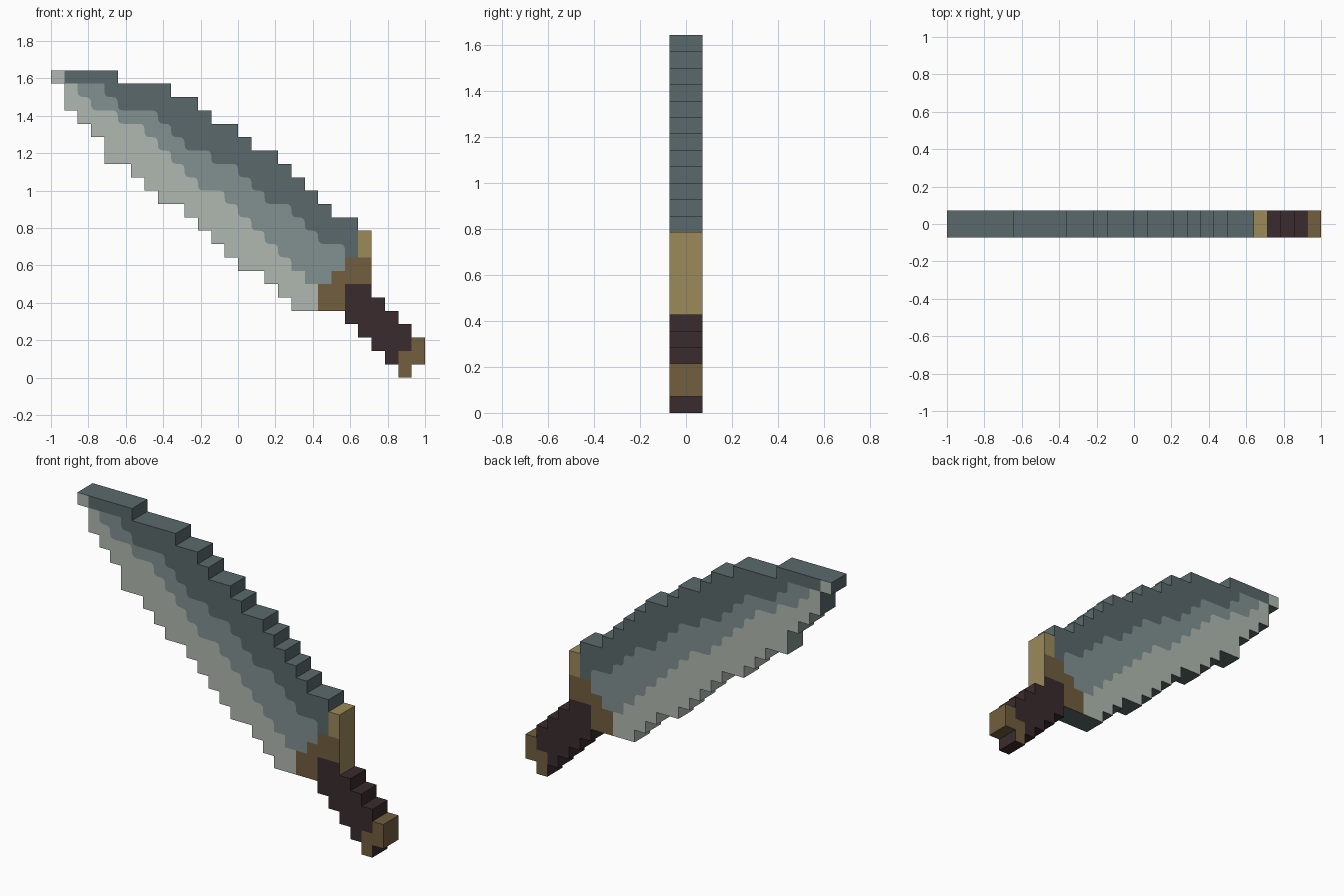
import bpy, bmesh, math
from mathutils import Vector

cube = bpy.data.objects.get("Cube")
if cube:
    bpy.data.objects.remove(cube, do_unlink=True)

P = 2 / 28          # size of one square step
ROWS = 23           # steps in height
HALF = P            # half thickness


def material(name, hex_code):
    lin = []
    for i in (0, 2, 4):
        c = int(hex_code[i:i + 2], 16) / 255
        lin.append(c / 12.92 if c <= 0.04045 else ((c + 0.055) / 1.055) ** 2.4)
    m = bpy.data.materials.new(name)
    m.use_nodes = True
    m.diffuse_color = (*lin, 1)
    m.node_tree.nodes["Principled BSDF"].inputs["Base Color"].default_value = (*lin, 1)
    return m


MATS = {
    "slate": material("dark_slate_steel", "5a696b"),
    "steel": material("mid_steel", "829191"),
    "pale": material("pale_steel", "b0b9b1"),
    "gold": material("light_brass", "9b8a5a"),
    "brown": material("dark_brass", "715e3e"),
    "grip": material("dark_grip", "3a2b2d"),
}


def stair(first_row, cols, rounded):
    """Stepped path going down, one column per row; colour borders get soft corners."""
    pts = []
    for i, c in enumerate(cols):
        for p in (Vector((c, first_row + i)), Vector((c, first_row + i + 1))):
            if not pts or (p - pts[-1]).length > 0.01:
                pts.append(p)
    # drop points in the middle of straight runs
    pts = [p for i, p in enumerate(pts) if i in (0, len(pts) - 1)
           or abs((p - pts[i - 1]).cross(pts[i + 1] - p)) > 0.01]
    if not rounded:
        return pts
    out = []
    for i, p in enumerate(pts):
        if 0 < i < len(pts) - 1 and 2 <= p.y <= 14:
            a = p + (pts[i - 1] - p).normalized() * 0.4
            b = p + (pts[i + 1] - p).normalized() * 0.4
            for t in (0, 0.33, 0.67, 1):
                out.append(a * (1 - t) ** 2 + p * (2 * t * (1 - t)) + b * t * t)
        else:
            out.append(p)
    return out


def slab(name, colour, first_row, left, right, soft_left=False, soft_right=False, rule=None):
    """Extrude a stepped outline; rule(normal, row, col) may recolour side faces."""
    outline = stair(first_row, left, soft_left) + stair(first_row, right, soft_right)[::-1]
    bm = bmesh.new()
    verts = [bm.verts.new((p.x * P - 1, -HALF, (ROWS - p.y) * P)) for p in outline]
    face = bm.faces.new(verts)
    ext = bmesh.ops.extrude_face_region(bm, geom=[face], use_keep_orig=True)
    bmesh.ops.translate(bm, vec=(0, 2 * HALF, 0),
                        verts=[v for v in ext["geom"] if isinstance(v, bmesh.types.BMVert)])
    bmesh.ops.recalc_face_normals(bm, faces=bm.faces)
    names = list(MATS)
    for f in bm.faces:
        c = f.calc_center_median()
        pick = None
        if rule and abs(f.normal.y) < 0.5:
            pick = rule(f.normal, ROWS - c.z / P, (c.x + 1) / P)
        f.material_index = names.index(pick or colour)
    me = bpy.data.meshes.new(name)
    bm.to_mesh(me)
    bm.free()
    for m in MATS.values():
        me.materials.append(m)
    ob = bpy.data.objects.new(name, me)
    bpy.context.collection.objects.link(ob)
    return ob


# Side-colour rules
def edge_rule(n, row, col):
    if n.x < -0.5:
        return "slate" if row < 3 else "steel" if row < 7 else "pale"
    return "slate"


def guard_rule(n, row, col):
    if n.x > 0.5:
        return "gold"
    return "slate" if n.z < -0.5 else None


def grip_rule(n, row, col):
    return "gold" if n.x > 0.5 and row < 17 else None


def pommel_rule(n, row, col):
    return "grip" if row > 21.9 and not (n.z < -0.5 and row < 22.5) else None


# Blade: stepped borders between the three steel tones
cutting_edge = [1, 1, 2, 3, 4, 4, 6, 7, 8, 10, 11, 12, 13, 14, 16, 17, 18]      # rows 1-17
pale_border = [2, 3, 5, 7, 8, 9, 10, 11, 13, 14, 15, 16, 17, 18, 19, 20, 20]    # rows 1-17
slate_border = [4, 5, 8, 9, 10, 12, 14, 15, 16, 18, 19, 20, 22]                 # rows 1-13
spine = [5, 9, 11, 12, 14, 15, 17, 18, 19, 20, 21, 23, 23, 23]                  # rows 0-13

slab("blade_tip", "pale", 0, [0], [1], rule=edge_rule)
slab("blade_edge", "pale", 1, cutting_edge, pale_border, soft_right=True, rule=edge_rule)
slab("blade_middle", "steel", 1, pale_border[:15], slate_border + [22, 21], True, True)
slab("blade_spine", "slate", 0, [1] + slate_border, spine, soft_left=True)

# Guard
slab("guard_horn", "gold", 12, [23, 23], [24, 24])
slab("guard", "brown", 14, [22, 21, 20, 20], [24, 24, 22, 22], rule=guard_rule)

# Handle and pommel
slab("handle", "grip", 16, [22, 22, 22, 23, 24, 25], [24, 25, 26, 27, 27, 26], rule=grip_rule)
slab("pommel", "brown", 20, [27, 26, 26], [28, 28, 27], rule=pommel_rule)
